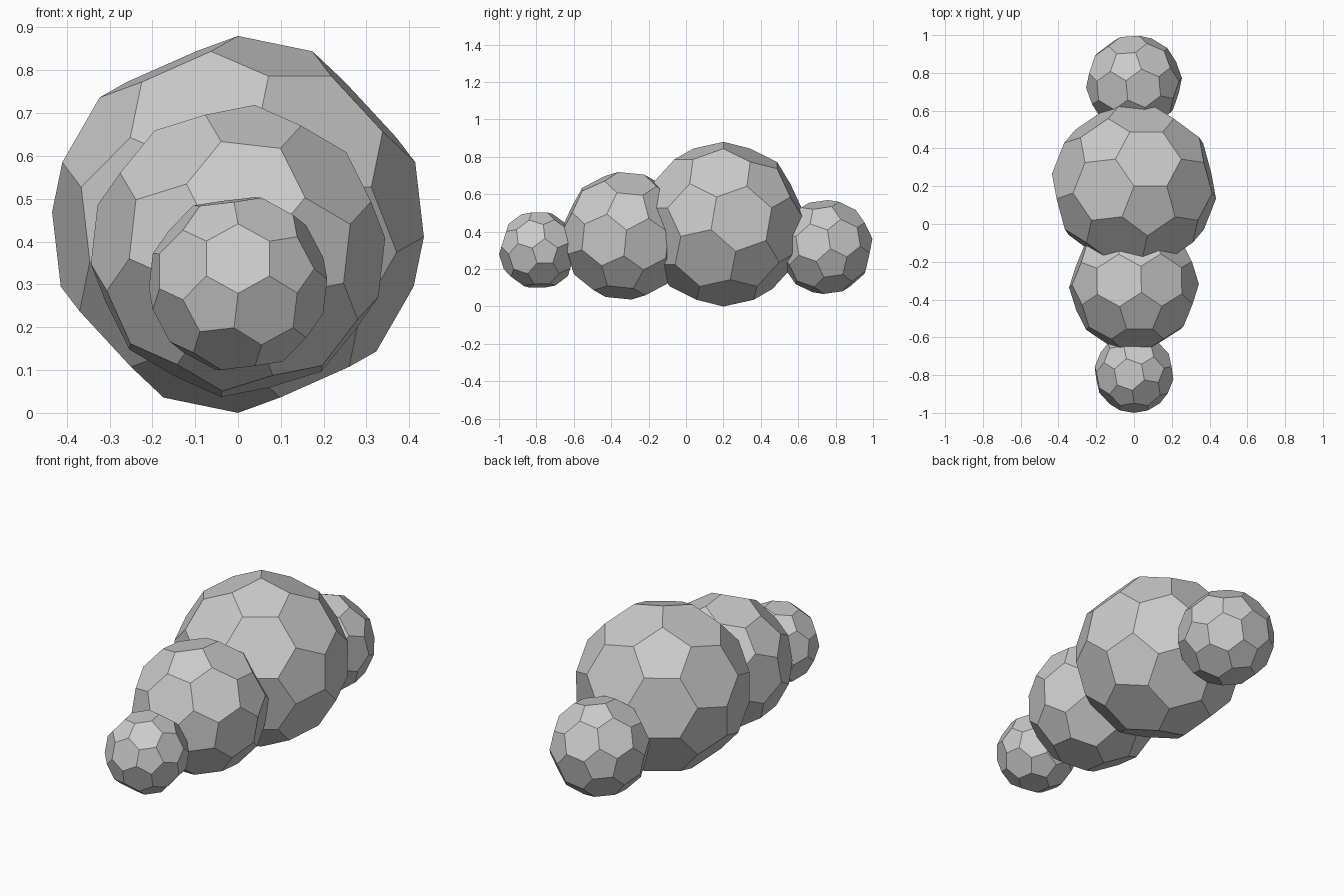
import bpy, bmesh
from math import cos, sin, tau, sqrt
from mathutils import Vector

if "Cube" in bpy.data.objects:
    bpy.data.objects.remove(bpy.data.objects["Cube"])


def faceted_ball(name, centre, radius, pent_a, pent_b):
    """Truncated icosahedron, turned so two neighbouring pentagons face pent_a and pent_b."""
    axis = Vector(pent_a).normalized()
    b = Vector(pent_b)
    e1 = (b - axis * b.dot(axis)).normalized()
    e2 = axis.cross(e1)

    # the twelve pentagon directions
    dirs = [axis]
    for k in range(5):
        t = e1 * cos(tau * k / 5) + e2 * sin(tau * k / 5)
        dirs.append((axis + 2 * t) / sqrt(5))
    dirs += [-d for d in dirs]

    # one corner a third of the way along each edge between neighbours
    bm = bmesh.new()
    for p in dirs:
        for q in dirs:
            if 0.4 < p.dot(q) < 0.5:
                bm.verts.new((2 * p + q).normalized() * radius)
    bmesh.ops.convex_hull(bm, input=bm.verts[:])
    bmesh.ops.dissolve_limit(bm, angle_limit=0.1, verts=bm.verts[:], edges=bm.edges[:])
    bmesh.ops.recalc_face_normals(bm, faces=bm.faces[:])
    mesh = bpy.data.meshes.new(name)
    bm.to_mesh(mesh)
    bm.free()
    obj = bpy.data.objects.new(name, mesh)
    obj.location = centre
    bpy.context.collection.objects.link(obj)
    return obj


# row of overlapping balls, front to back
faceted_ball("front_ball", (0, -0.79, 0.302), 0.211,
             (0.607, -0.757, 0.240), (-0.304, -0.598, 0.741))
faceted_ball("middle_ball", (0, -0.327, 0.378), 0.345,
             (0.105, -0.438, 0.893), (0.086, 0.608, 0.789))
faceted_ball("large_ball", (0, 0.20, 0.44), 0.44,
             (0.1935, -0.2836, 0.9392), (-0.3869, 0.5672, 0.7270))
faceted_ball("back_ball", (0, 0.747, 0.318), 0.255,
             (-0.177, 0.383, 0.906), (0.758, -0.025, 0.651))
